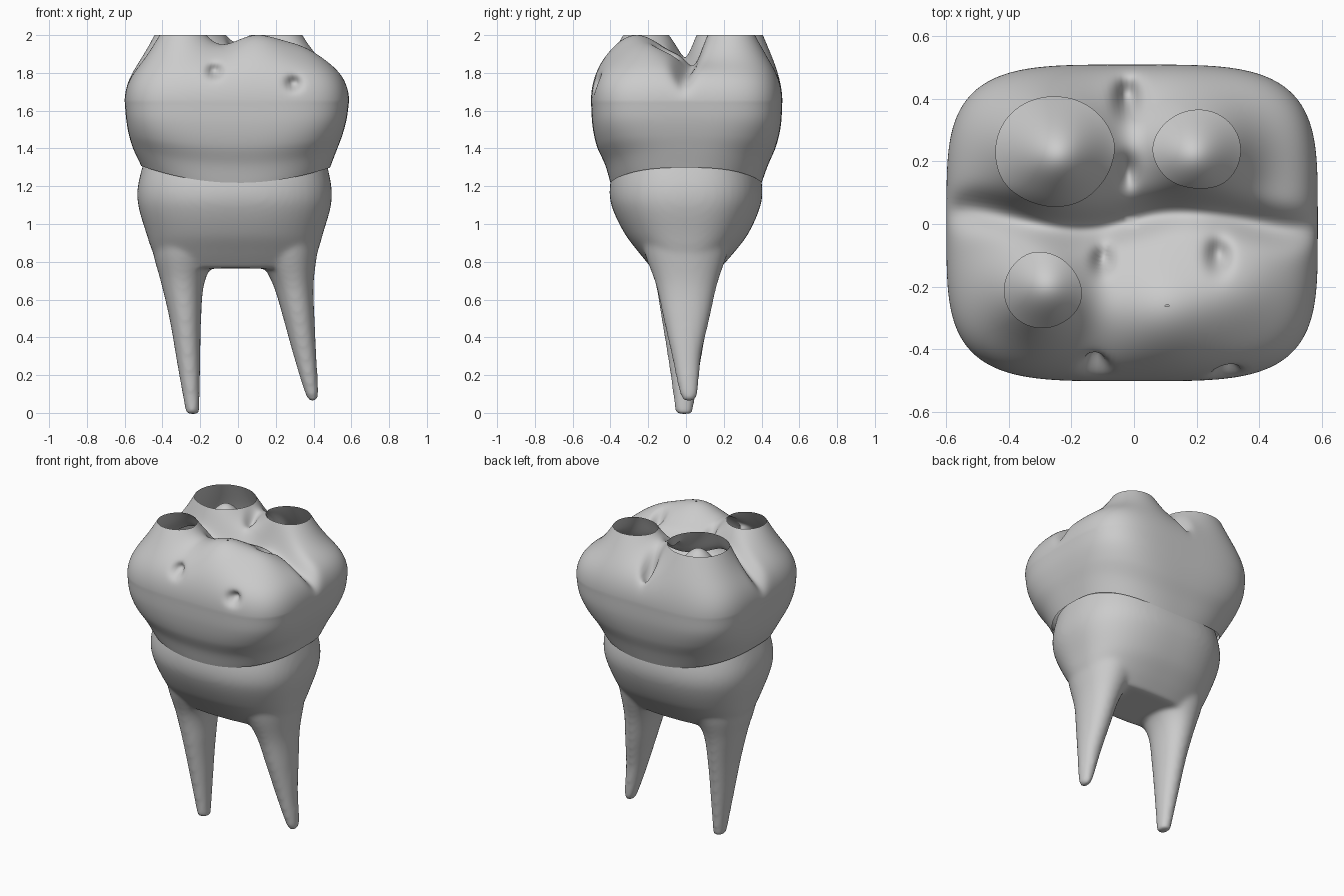
import bpy, bmesh
from math import cos, sin, pi, exp, sqrt

cube = bpy.data.objects.get("Cube")
if cube:
    bpy.data.objects.remove(cube, do_unlink=True)

GREY = (0.6, 0.6, 0.6, 1)
enamel = bpy.data.materials.new("tooth grey")
enamel.use_nodes = True
enamel.diffuse_color = GREY
enamel.node_tree.nodes["Principled BSDF"].inputs["Base Color"].default_value = GREY

SEG = 192


def add_object(name, bm):
    mesh = bpy.data.meshes.new(name)
    bm.to_mesh(mesh)
    bm.free()
    mesh.materials.append(enamel)
    mesh.polygons.foreach_set("use_smooth", [True] * len(mesh.polygons))
    obj = bpy.data.objects.new(name, mesh)
    bpy.context.collection.objects.link(obj)
    return obj


def spline(rows, t):
    """Smooth interpolation of rows whose first entry is the parameter."""
    i = max(k for k in range(len(rows) - 1) if rows[k][0] <= t or k == 0)
    a, b = rows[i], rows[i + 1]
    p, q = rows[max(i - 1, 0)], rows[min(i + 2, len(rows) - 1)]
    d = b[0] - a[0]
    u = (t - a[0]) / d
    out = []
    for j in range(1, len(a)):
        m0 = (b[j] - p[j]) / (b[0] - p[0]) * d
        m1 = (q[j] - a[j]) / (q[0] - a[0]) * d
        out.append(a[j] * (1 + 2 * u) * (1 - u) ** 2 + m0 * u * (1 - u) ** 2
                   + b[j] * u * u * (3 - 2 * u) + m1 * u * u * (u - 1))
    return out


def outline(extent, n, seg, r=1):
    """Rounded rectangle between left, right, front and back limits."""
    left, right, front, back = extent
    pts = []
    for k in range(seg):
        c, s = cos(2 * pi * k / seg), sin(2 * pi * k / seg)
        f = r / (abs(c) ** n + abs(s) ** n) ** (1 / n)
        pts.append(((left + right) / 2 + (right - left) / 2 * f * c,
                    (front + back) / 2 + (back - front) / 2 * f * s))
    return pts


def skin(bm, rings, cap_bottom=True, cap_top=True):
    loops = [[bm.verts.new(p) for p in ring] for ring in rings]
    for lo, hi in zip(loops, loops[1:]):
        for k in range(len(lo)):
            j = (k + 1) % len(lo)
            bm.faces.new((lo[k], lo[j], hi[j], hi[k]))
    if cap_bottom:
        bm.faces.new(loops[0][::-1])
    if cap_top:
        bm.faces.new(loops[-1])


# Cusps: x, y, height, spread.  Top pits: x, y, depth, x spread, y spread
CUSPS = [(-.265, .24, .41, .193), (.21, .24, .3, .164), (-.305, -.22, .27, .158),
         (.09, -.27, .15, .2), (.34, -.2, .07, .16)]
PITS = [(-.02, .41, .13, .035, .06), (-.02, .17, .05, .03, .05),
        (-.1, -.11, .06, .03, .045), (.27, -.1, .06, .035, .05)]
FRONT_PITS = [(-.125, 1.81), (.295, 1.745)]


def bite_height(x, y):
    z = 1.845
    for cx, cy, h, s in CUSPS:
        z += h * exp(-((x - cx) ** 2 + (y - cy) ** 2) / s ** 2)
    for cx, cy, h, sx, sy in PITS:
        z -= h * exp(-((x - cx) / sx) ** 2 - ((y - cy) / sy) ** 2)
    # groove across the bite, wandering slightly
    return z - .085 * exp(-((y - .015 - .03 * sin(9 * x)) / .055) ** 2)


# Crown side: 0 at the neck line, 1 at the widest level
SIDE = [(0, -.512, .487, -.4, .4, 2.7), (.22, -.553, .52, -.428, .435, 3),
        (.45, -.578, .552, -.472, .477, 3.5), (.7, -.592, .575, -.495, .502, 3.9),
        (1, -.6, .588, -.503, .51, 4)]
WIDEST = 1.65


def crown_rings(dents=True):
    rings = []
    for i in range(33):
        t = i / 32
        *ext, n = spline(SIDE, t)
        ring = []
        for x, y in outline(ext, n, SEG):
            neck = 1.218 + .34 * x * x
            ring.append((x, y, neck + (WIDEST - neck) * t))
        rings.append(ring)
    *ext, n = SIDE[-1][1:]
    for i in range(1, 80):
        r = 1 - (i / 80) ** 2
        dome = sqrt(1 - r ** 8)
        rings.append([(x, y, WIDEST + (bite_height(x, y) - WIDEST) * dome)
                      for x, y in outline(ext, n, SEG, r)])
    if not dents:
        return rings
    # comma-shaped dents pressed into the front wall
    for ring in rings:
        for k, (x, y, z) in enumerate(ring):
            if y < -.3:
                push = sum(.06 * exp(-((x - px) / .033) ** 2 - ((z - pz) / .036) ** 2)
                           for px, pz in FRONT_PITS)
                ring[k] = (x, y + push, z)
    return rings


# Crown shell, worn flat so that the high cusps are open
bm = bmesh.new()
skin(bm, crown_rings(), cap_bottom=False)
bmesh.ops.bisect_plane(bm, geom=bm.verts[:] + bm.edges[:] + bm.faces[:],
                       plane_co=(0, 0, 2), plane_no=(0, 0, 1), clear_outer=True)
add_object("crown", bm)

# Inner core whose horns show through the worn cusps
bm = bmesh.new()
skin(bm, [[(x * .92, y * .92, 1.22 + (z - 1.22) * .72) for x, y, z in ring]
          for ring in crown_rings(False)])
add_object("inner_core", bm)

# Root trunk and two prongs: z, left, right, front, back
TRUNK = [(.765, -.4, .38, -.18, .18), (.85, -.45, .42, -.25, .255),
         (.95, -.485, .45, -.325, .33), (1.1, -.528, .492, -.395, .395),
         (1.2, -.53, .494, -.403, .403), (1.36, -.49, .46, -.37, .37)]
RIGHT_PRONG = [(-.006, -.275, -.205, -.055, .035), (.25, -.32, -.2, -.09, .075),
               (.5, -.363, -.195, -.13, .12), (.7, -.41, -.175, -.165, .165),
               (.85, -.45, -.1, -.22, .22), (1, -.46, -.05, -.25, .25)]
LEFT_PRONG = [(.06, .38, .415, -.01, .04), (.09, .36, .425, -.03, .06),
              (.3, .295, .415, -.075, .08), (.5, .24, .405, -.12, .125),
              (.68, .185, .4, -.16, .165), (.85, .1, .42, -.22, .22),
              (1, .05, .44, -.25, .25)]

bm = bmesh.new()
for rows, n in ((TRUNK, 2.5), (RIGHT_PRONG, 2.1), (LEFT_PRONG, 2.1)):
    z0, z1 = rows[0][0], rows[-1][0]
    levels = [z0 + (z1 - z0) * i / 40 for i in range(41)]
    skin(bm, [[(x, y, z) for x, y in outline(spline(rows, z), n, 64)] for z in levels])
root = add_object("root", bm)
remesh = root.modifiers.new("fuse", "REMESH")
remesh.mode = "VOXEL"
remesh.voxel_size = .014
remesh.use_smooth_shade = True
blend = root.modifiers.new("blend", "SMOOTH")
blend.factor = .5
blend.iterations = 12
